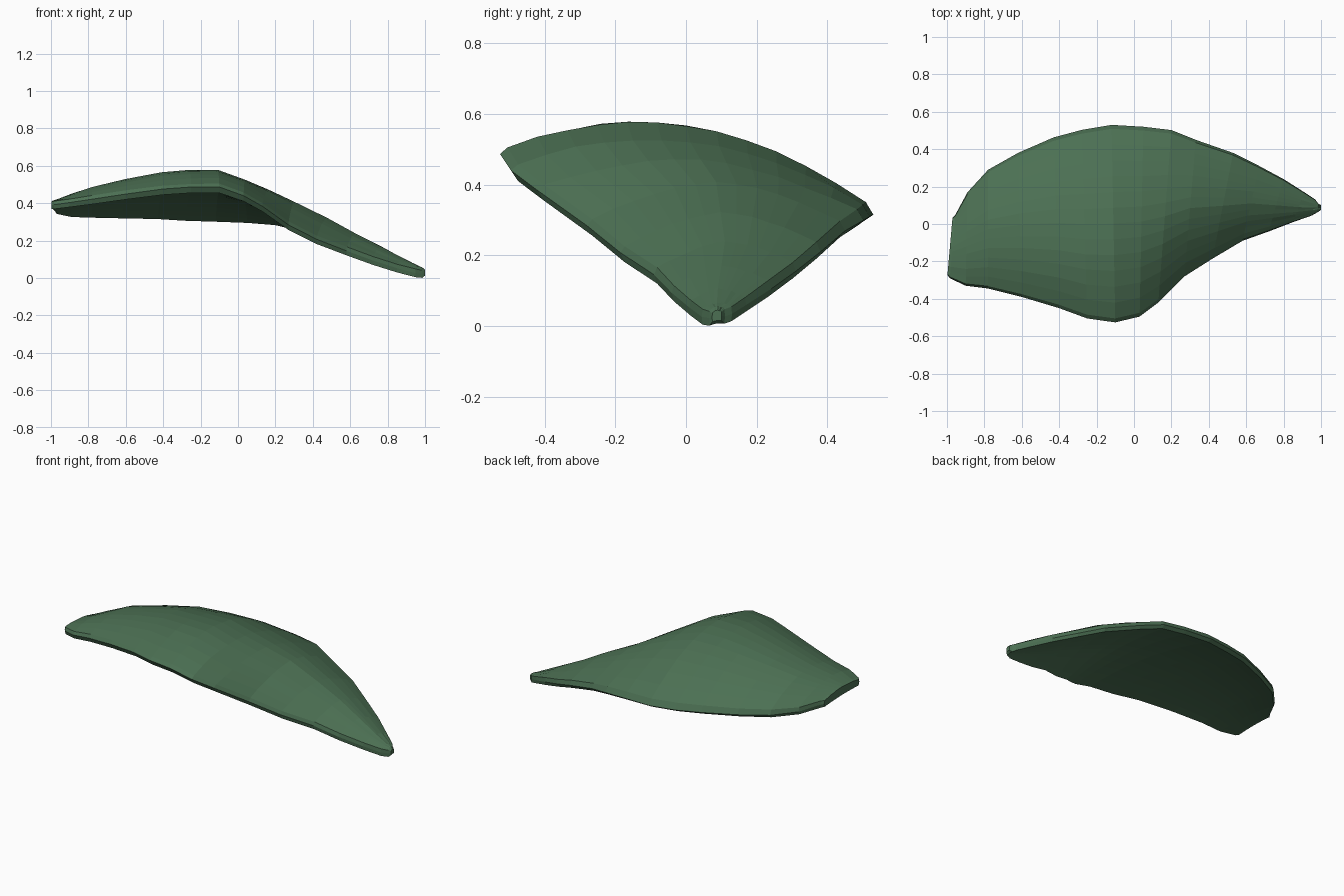
import bpy, bmesh, random
from mathutils import Vector

if "Cube" in bpy.data.objects:
    bpy.data.objects.remove(bpy.data.objects["Cube"])

random.seed(4)

green = bpy.data.materials.new("leaf green")
green.diffuse_color = (0.072, 0.162, 0.087, 1)
green.use_nodes = True
green.node_tree.nodes["Principled BSDF"].inputs["Base Color"].default_value = green.diffuse_color

# Cross ribs of the shell: front rim x,y,z, back rim x,y,z, upward bulge
RIBS = [
    (-.985, -.29, .39, -.955, .05, .36, .02),
    (-.90, -.33, .40, -.89, .17, .345, .05),
    (-.78, -.345, .415, -.78, .29, .34, .085),
    (-.60, -.39, .44, -.62, .38, .335, .115),
    (-.40, -.45, .465, -.43, .463, .33, .14),
    (-.25, -.505, .475, -.28, .503, .32, .15),
    (-.10, -.526, .475, -.12, .53, .315, .15),
    (.03, -.495, .43, .05, .52, .31, .13),
    (.13, -.42, .375, .20, .502, .30, .115),
    (.27, -.28, .275, .33, .45, .27, .115),
    (.42, -.185, .20, .53, .38, .21, .095),
    (.58, -.09, .14, .67, .31, .155, .07),
    (.72, -.04, .09, .80, .24, .105, .05),
    (.85, .01, .05, .91, .17, .06, .03),
    (.95, .045, .025, .97, .13, .035, .015),
    (.985, .065, .022, .985, .11, .028, .01),
]
N = 12         # faces across each rib
UNDER = 0.35   # how far the underside follows the bulge


def rib_loop(r):
    """Closed loop: front rim, top surface, back rim, underside."""
    a, b = Vector(r[:3]), Vector(r[3:6])
    power = 2 if r[0] < 0.1 else 1.6

    def point(t, lift, k):
        p = a.lerp(b, t)
        p.z += lift + k * r[6] * (1 - abs(2 * t - 1) ** power)
        return p
    ts = [.02 + .96 * j / N for j in range(N + 1)]
    top = [point(t, .021 + random.uniform(-.002, .002), 1) for t in ts]
    under = [point(t, -.021, UNDER) for t in reversed(ts)]
    # front rim sits a little higher where the shell is deep
    return [a + Vector((0, 0, .08 * r[6]))] + top + [b] + under


# Shell lofted through the ribs
bm = bmesh.new()
loops = [[bm.verts.new(p) for p in rib_loop(r)] for r in RIBS]
for l0, l1 in zip(loops, loops[1:]):
    n = len(l0)
    for j in range(n):
        k = (j + 1) % n
        bm.faces.new((l0[j], l1[j], l1[k], l0[k]))

# Rounded tips: inset the end faces and push them outward
for loop, d in ((loops[0], -.014), (loops[-1], .014)):
    cap = bm.faces.new(loop)
    inner = bmesh.ops.extrude_discrete_faces(bm, faces=[cap])["faces"][0]
    c = inner.calc_center_median()
    for v in inner.verts:
        v.co = c + (v.co - c) * (.9 if d < 0 else .6) + Vector((d, 0, 0))
bmesh.ops.recalc_face_normals(bm, faces=bm.faces)

me = bpy.data.meshes.new("leaf_shell")
bm.to_mesh(me)
bm.free()
me.materials.append(green)
leaf = bpy.data.objects.new("leaf_shell", me)
bpy.context.collection.objects.link(leaf)
